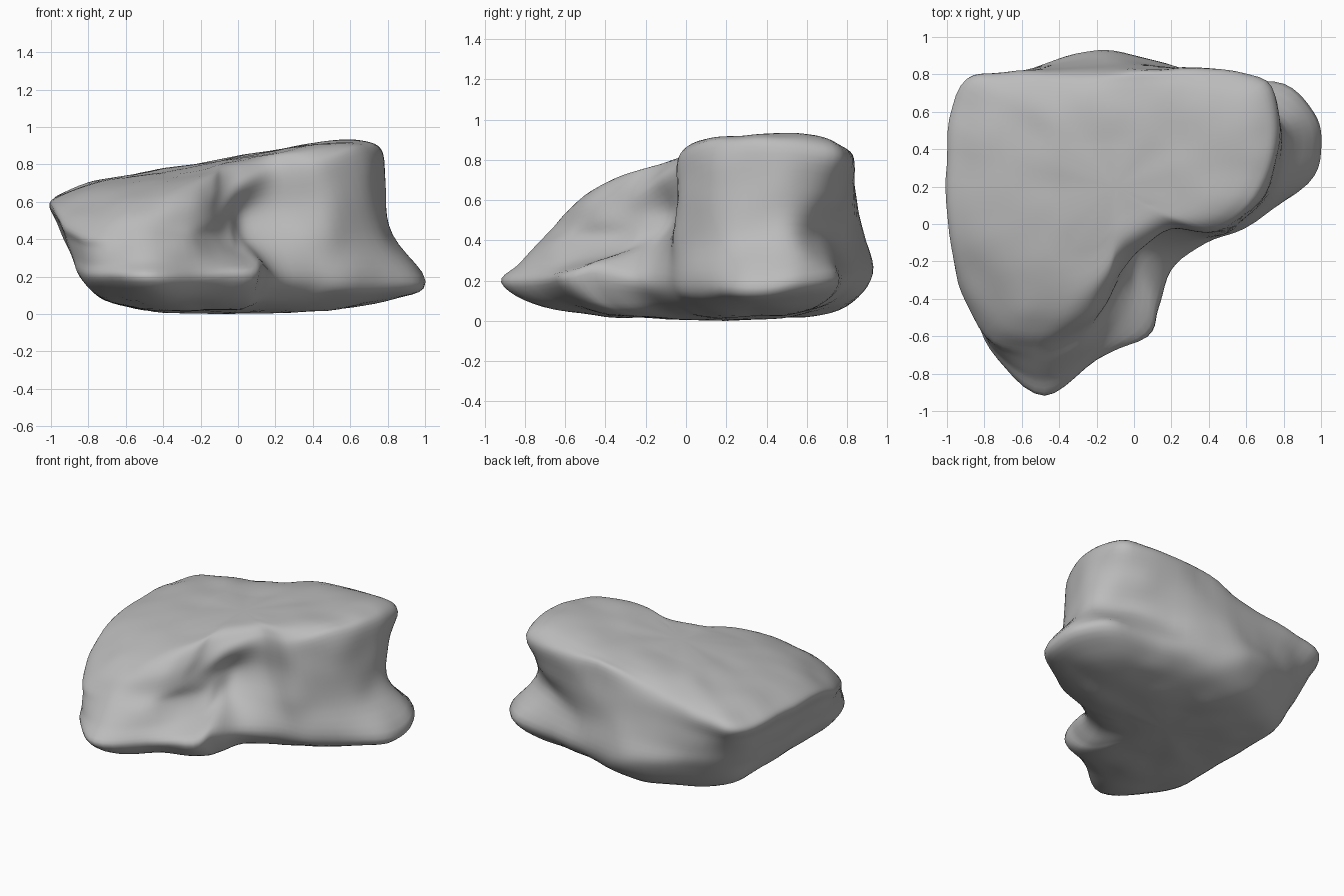
import bpy
import bmesh
from mathutils import Vector, noise

cube = bpy.data.objects.get("Cube")
if cube:
    bpy.data.objects.remove(cube)

CORE = Vector((-0.1, 0.2, 0))

# Widest outline near the ground, starting at the front tip
foot = [(-.48, -.92, .19), (-.2, -.73, .2), (.07, -.6, .23), (.13, -.45, .27),
        (.2, -.25, .22), (.38, -.1, .2), (.59, -.02, .18), (.93, .22, .17),
        (1, .42, .17), (.96, .6, .2), (.8, .75, .22), (.43, .79, .2),
        (0, .9, .22), (-.25, .92, .25), (-.55, .81, .27), (-.8, .62, .27),
        (-.85, .3, .23), (-.84, -.1, .21), (-.84, -.45, .2), (-.72, -.72, .19)]

# Edge of the sloping upper face, column for column above the foot
rim = [(-.48, -.66, .46), (-.28, -.58, .46), (-.15, -.43, .5), (-.08, -.27, .59),
       (.03, -.14, .68), (.2, -.03, .74), (.43, -.04, .77), (.64, .1, .85),
       (.76, .35, .86), (.77, .55, .85), (.71, .77, .82), (.4, .83, .81),
       (.05, .82, .8), (-.3, .81, .7), (-.7, .81, .63), (-.93, .74, .6),
       (-1, .4, .59), (-.99, -.05, .57), (-.92, -.36, .47), (-.75, -.62, .42)]

# How far the lower and upper wall are hollowed between foot and rim
hollow = {2: (.18, .25), 3: (.3, .25), 4: (.2, .3), 5: (0, .12), 7: (.08, .04),
          8: (.09, .06), 9: (.1, .06), 10: (.18, .08), 11: (.08, .02)}

foot = [Vector(p) for p in foot]
rim = [Vector(p) for p in rim]


def plateau(x, y):
    """Height of the sloping upper face."""
    return 0.84 + 0.17 * x - 0.16 * max(0, 0.4 - y) ** 2


def toward_core(p, scale, z):
    q = CORE.lerp(p, scale)
    q.z = z
    return q


def spline(a, b, c, d, t):
    """Smooth curve from b to c."""
    return b + 0.5 * t * (c - a + t * (2 * a - 5 * b + 4 * c - d
                                       + t * (3 * (b - c) + d - a)))


def smooth_loop(points, steps):
    n = len(points)
    return [spline(points[i - 1], points[i], points[(i + 1) % n],
                   points[(i + 2) % n], s / steps)
            for i in range(n) for s in range(steps)]


def smooth_path(points, steps):
    ends = [points[0], *points, points[-1]]
    path = [spline(*ends[i:i + 4], s / steps)
            for i in range(len(points) - 1) for s in range(steps)]
    return path + [points[-1]]


def wall_ring(t, level):
    ring = []
    for i, (low, high) in enumerate(zip(foot, rim)):
        p = low.lerp(high, t)
        ring.append(toward_core(p, 1 - hollow.get(i, (0, 0))[level], p.z))
    return ring


def top_ring(scale, flatness):
    """Ring on the upper face; low flatness rounds it off toward the rim."""
    ring = []
    for p in rim:
        q = CORE.lerp(p, scale)
        q.z = p.z + flatness * (plateau(q.x, q.y) - p.z)
        ring.append(q)
    return ring


# Stack the rings from the underside to the upper face
rings = [[toward_core(p, s, z) for p in foot]
         for s, z in ((.3, .01), (.6, .03), (.86, .09))]
rings += [foot, wall_ring(.35, 0), wall_ring(.7, 1), rim]
rings += [top_ring(.9, .65), top_ring(.7, 1), top_ring(.35, 1)]
loops = [smooth_loop(ring, 5) for ring in rings]
columns = [smooth_path(list(column), 5) for column in zip(*loops)]

# Skin the rings into one closed stone
bm = bmesh.new()
grid = []
for column in columns:
    verts = []
    for p in column:
        rough = noise.noise_vector(p * 5) * 0.012
        verts.append(bm.verts.new(p + rough))
    grid.append(verts)
count = len(grid)
for i in range(count):
    here, after = grid[i], grid[(i + 1) % count]
    for j in range(len(here) - 1):
        bm.faces.new((here[j], after[j], after[j + 1], here[j + 1]))
for row, height in ((0, 0), (-1, plateau(CORE.x, CORE.y))):
    pole = bm.verts.new((CORE.x, CORE.y, height))
    for i in range(count):
        bm.faces.new((pole, grid[i][row], grid[(i + 1) % count][row]))
bmesh.ops.recalc_face_normals(bm, faces=bm.faces)

mesh = bpy.data.meshes.new("boulder")
bm.to_mesh(mesh)
bm.free()
boulder = bpy.data.objects.new("boulder", mesh)
bpy.context.collection.objects.link(boulder)

# Plain stone colour
stone = bpy.data.materials.new("grey stone")
stone.use_nodes = True
grey = (0.5, 0.5, 0.5, 1)
stone.diffuse_color = grey
stone.node_tree.nodes["Principled BSDF"].inputs["Base Color"].default_value = grey
mesh.materials.append(stone)

bpy.context.view_layer.objects.active = boulder
boulder.select_set(True)
bpy.ops.object.shade_smooth_by_angle(angle=0.9)
